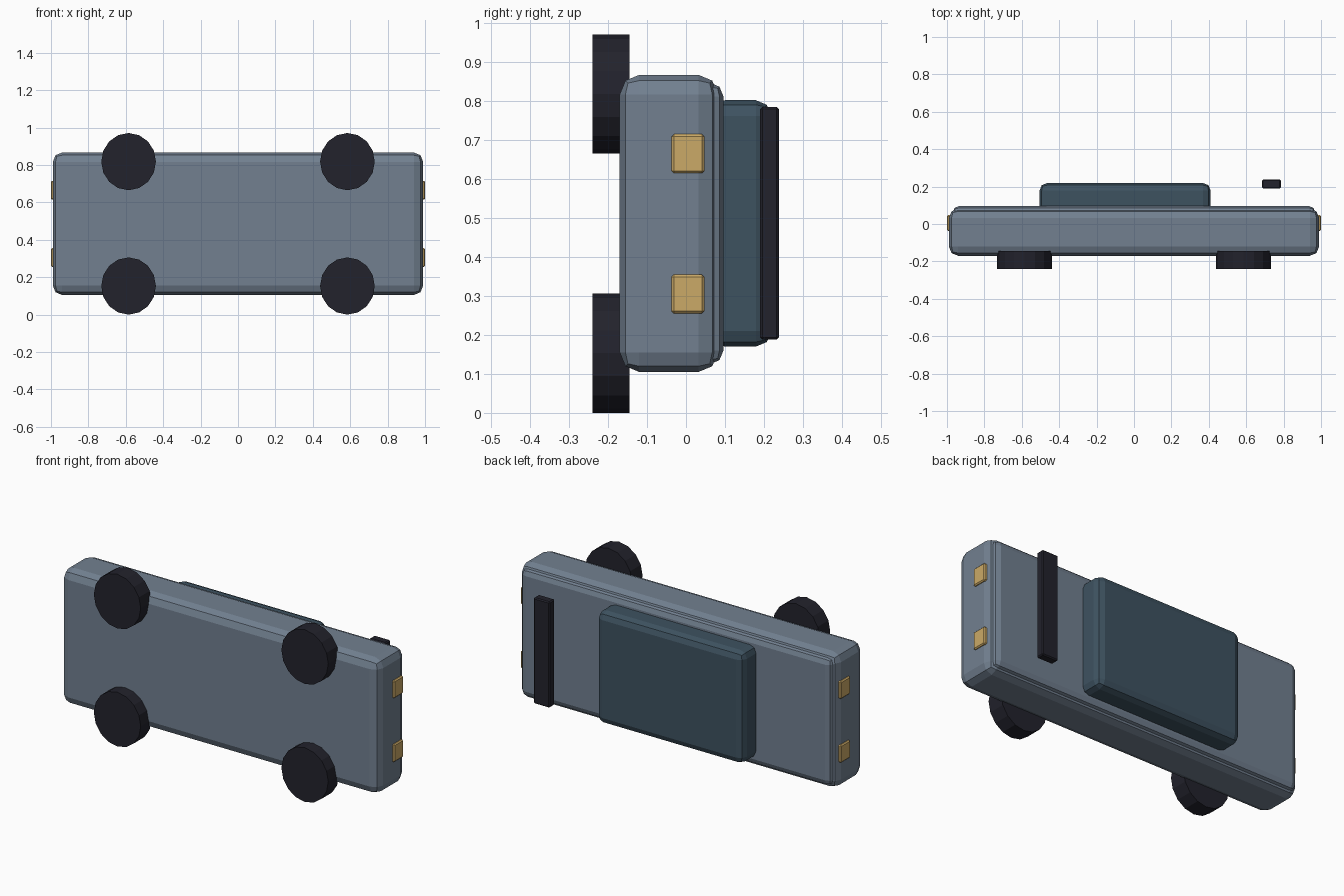
import bpy, math

if "Cube" in bpy.data.objects:
    bpy.data.objects.remove(bpy.data.objects["Cube"])


def material(name, rgb):
    m = bpy.data.materials.new(name)
    m.diffuse_color = (*rgb, 1)
    m.use_nodes = True
    m.node_tree.nodes["Principled BSDF"].inputs["Base Color"].default_value = m.diffuse_color
    return m


GREY = material("slate grey", (0.168, 0.216, 0.28))
TEAL = material("dark teal", (0.048, 0.085, 0.118))
BLACK = material("near black", (0.016, 0.016, 0.025))
AMBER = material("amber", (0.60, 0.40, 0.135))


def box(name, lo, hi, mat, bevel, segments=2):
    """Bevelled box between two opposite corners."""
    centre = [(a + b) / 2 for a, b in zip(lo, hi)]
    bpy.ops.mesh.primitive_cube_add(size=1, location=centre)
    ob = bpy.context.object
    ob.name = name
    ob.scale = [b - a for a, b in zip(lo, hi)]
    bpy.ops.object.transform_apply(location=False, rotation=False, scale=True)
    ob.data.materials.append(mat)
    mod = ob.modifiers.new("bevel", 'BEVEL')
    mod.width = bevel
    mod.segments = segments
    return ob


# Main body slab and the thin raised deck behind it
box("body", (-0.99, -0.17, 0.105), (0.99, 0.082, 0.867), GREY, 0.05)
box("deck", (-0.97, -0.05, 0.125), (0.97, 0.096, 0.847), GREY, 0.035)

# Cabin and the floating spoiler bar
box("cabin", (-0.505, 0.06, 0.17), (0.41, 0.219, 0.802), TEAL, 0.04)
box("spoiler", (0.685, 0.19, 0.188), (0.785, 0.238, 0.785), BLACK, 0.006, 1)

# Paired lamps on both ends
for side, end in ((-1, "rear"), (1, "front")):
    for z, label in ((0.305, "lower"), (0.665, "upper")):
        x0, x1 = sorted((side * 0.97, side * 1.0))
        box(f"{end}_lamp_{label}", (x0, -0.037, z - 0.05),
            (x1, 0.047, z + 0.05), AMBER, 0.006, 1)

# Four wheels with their axles along y
for x, end in ((-0.585, "rear"), (0.585, "front")):
    for z, label in ((0.153, "lower"), (0.818, "upper")):
        bpy.ops.mesh.primitive_cylinder_add(
            vertices=16, radius=0.15, depth=0.095,
            location=(x, -0.1925, z), rotation=(math.pi / 2, 0, 0))
        wheel = bpy.context.object
        wheel.name = f"{end}_wheel_{label}"
        wheel.scale = (0.975, 1.02, 1)
        wheel.data.materials.append(BLACK)
